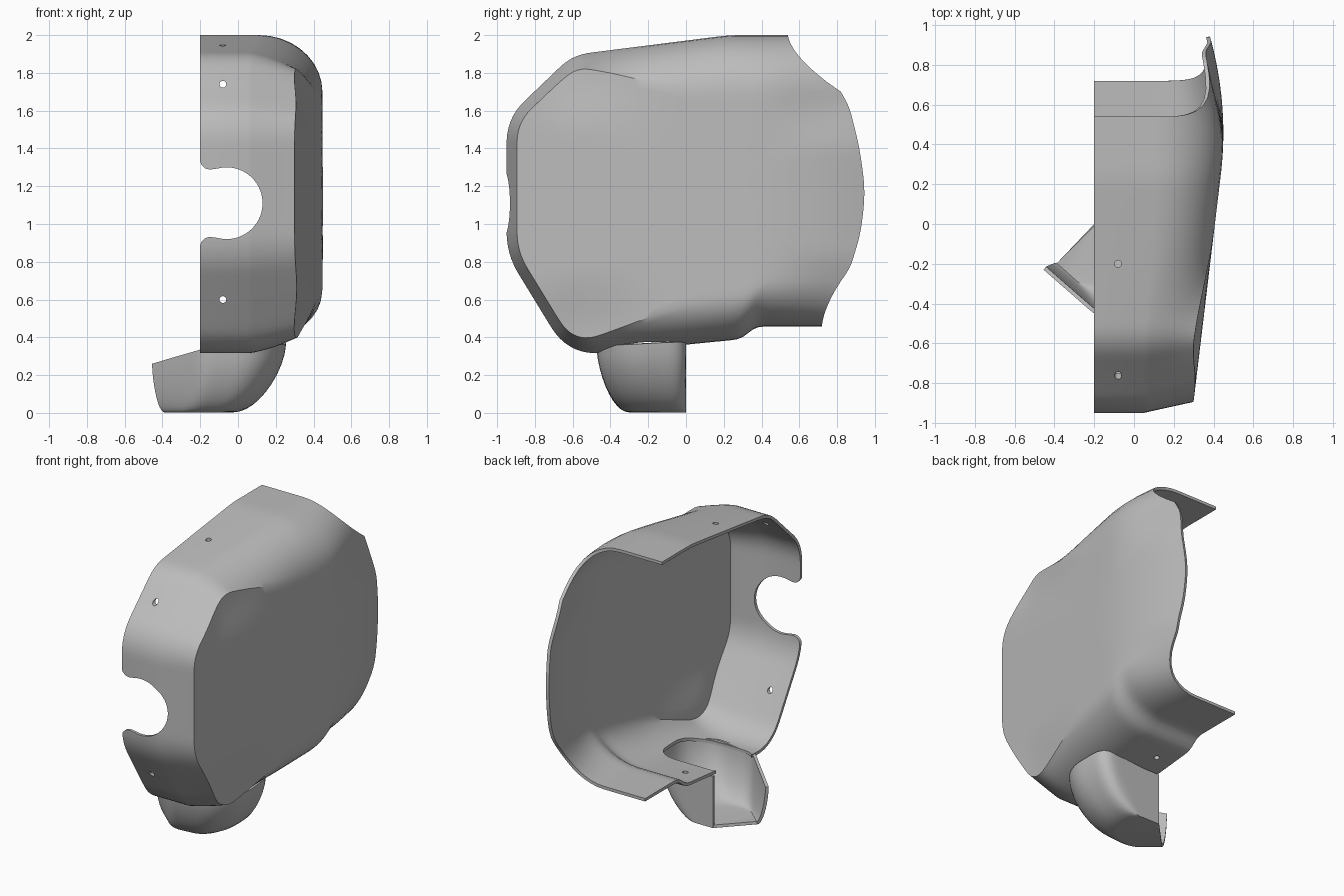
import bpy, bmesh, math
from mathutils import Vector

cube = bpy.data.objects.get("Cube")
if cube:
    bpy.data.objects.remove(cube, do_unlink=True)

grey = bpy.data.materials.new("plain_grey")
grey.use_nodes = True
grey.diffuse_color = (0.5, 0.5, 0.5, 1)
grey.node_tree.nodes["Principled BSDF"].inputs["Base Color"].default_value = (0.5, 0.5, 0.5, 1)


def lerp(a, b, t):
    return a + (b - a) * t


def smooth(lo, hi, v):
    t = min(1, max(0, (v - lo) / (hi - lo)))
    return t * t * (3 - 2 * t)


def round_path(corners, count):
    """Round each (u, v, cut) corner, then space points evenly along the path."""
    pts = [Vector(corners[0][:2])]
    for a, b, c in zip(corners, corners[1:], corners[2:]):
        a, cut, b, c = Vector(a[:2]), b[2], Vector(b[:2]), Vector(c[:2])
        p, q = b + (a - b).normalized() * cut, b + (c - b).normalized() * cut
        for k in range(9):
            t = k / 8
            pts.append(p.lerp(b, t).lerp(b.lerp(q, t), t))
    pts.append(Vector(corners[-1][:2]))
    run = [0]
    for a, b in zip(pts, pts[1:]):
        run.append(run[-1] + (b - a).length)
    out, i = [], 0
    for k in range(count):
        d = run[-1] * k / (count - 1)
        while i < len(pts) - 2 and run[i + 1] < d:
            i += 1
        out.append(pts[i].lerp(pts[i + 1], (d - run[i]) / max(run[i + 1] - run[i], 1e-6)))
    return out


def strip(bm, a, b, closed=False):
    n = len(a)
    for i in range(n if closed else n - 1):
        j = (i + 1) % n
        bm.faces.new((a[i], a[j], b[j], b[i]))


def finish(name, bm, outward=None):
    """Make an object; outward is a direction the last face must point to."""
    bmesh.ops.recalc_face_normals(bm, faces=bm.faces[:])
    bm.faces.ensure_lookup_table()
    bm.normal_update()
    if outward and bm.faces[-1].normal.dot(Vector(outward)) < 0:
        bmesh.ops.reverse_faces(bm, faces=bm.faces[:])
    mesh = bpy.data.meshes.new(name)
    bm.to_mesh(mesh)
    bm.free()
    mesh.materials.append(grey)
    ob = bpy.data.objects.new(name, mesh)
    bpy.context.collection.objects.link(ob)
    return ob


def prism(name, points, place, lo, hi):
    bm = bmesh.new()
    a = [bm.verts.new(place(u, v, lo)) for u, v in points]
    b = [bm.verts.new(place(u, v, hi)) for u, v in points]
    strip(bm, a, b, True)
    bm.faces.new(a)
    bm.faces.new(b)
    ob = finish(name, bm)
    ob.hide_render = True
    return ob


def thicken(ob, cutters=()):
    bpy.ops.object.select_all(action='DESELECT')
    bpy.context.view_layer.objects.active = ob
    ob.select_set(True)
    wall = ob.modifiers.new("wall", 'SOLIDIFY')
    wall.thickness, wall.offset = 0.02, -1
    bpy.ops.object.modifier_apply(modifier="wall")
    for c in cutters:
        cut = ob.modifiers.new("cut", 'BOOLEAN')
        cut.operation, cut.solver, cut.object = 'DIFFERENCE', 'EXACT', c
        bpy.ops.object.modifier_apply(modifier="cut")
        bpy.data.objects.remove(c, do_unlink=True)
    bpy.ops.object.shade_smooth_by_angle(angle=math.radians(32))


def along_y(u, v, w):
    return (u, w, v)


def along_z(u, v, w):
    return (u, v, w)


# Housing: rim wall swept round the outline, blending into a bulged side plate
def plate_x(y, z):
    off = abs(z - 1.12)
    rear = 0.045 * smooth(0.35, 0.8, y) * smooth(0.25, 0.55, off)
    front = 0.035 * smooth(-0.9, -0.6, y) * smooth(0, -0.6, y) * smooth(0.35, 0.7, off)
    return 0.30 + 0.12 * (y + 0.89) - 0.287 * max(0, y - 0.25) ** 2 - rear - front


outline = round_path([(0.54, 2), (0.23, 2, 0.06), (-0.6, 1.895, 0.09), (-0.95, 1.56, 0.13),
                      (-0.95, 0.84, 0.12), (-0.62, 0.3, 0.18), (0.29, 0.39, 0.04),
                      (0.37, 0.457, 0.04), (0.72, 0.457)], 130)
STEPS = 9
bm = bmesh.new()
columns = []
for i, p in enumerate(outline):
    tan = (outline[min(i + 1, len(outline) - 1)] - outline[max(i - 1, 0)]).normalized()
    top = p.y > 1.15
    t = smooth(-0.75, 0.25, p.x)
    inward = Vector((-tan.y, tan.x)).lerp(Vector((0, -1 if top else 1)), t).normalized()
    depth, reach, end, power = (0.3, 0.28, 0.54, 2) if top else (0.24, 0.1, 0.72, 1)
    column = [bm.verts.new((-0.2, p.x, p.y))]
    for j in range(STEPS + 1):
        a = j / STEPS
        inset = lerp(0.055 * a, depth * (1 - math.cos(a * math.pi / 2)), t)
        q = p + inward * inset
        q.x += reach * (inset / depth) ** 1.6 * max(0, p.x / end) ** power
        side = lerp(a, math.sin(a * math.pi / 2), t)
        x = lerp(lerp(0.05, 0.11, t), plate_x(q.x, q.y), side)
        column.append(bm.verts.new((x, q.x, q.y)))
    columns.append(column)
for a, b in zip(columns, columns[1:]):
    strip(bm, a, b)

first, last = columns[0][-1].co, columns[-1][-1].co
back = round_path([last.yz, (0.87, 0.77, 0.04), (0.925, 0.95, 0.08), (0.95, 1.17, 0.1),
                   (0.92, 1.4, 0.1), (0.865, 1.62, 0.05), first.yz], 30)[1:-1]
ring = [c[-1] for c in columns] + [bm.verts.new((plate_x(*p), *p)) for p in back]
rim = [v.co.copy() for v in ring]
cy, cz = 0.1, 1.12
for f in (0.92, 0.84, 0.76, 0.66, 0.54, 0.4, 0.25, 0.1):
    inner = []
    for c in rim:
        y, z = lerp(cy, c.y, f), lerp(cz, c.z, f)
        inner.append(bm.verts.new((plate_x(y, z), y, z)))
    strip(bm, ring, inner, True)
    ring = inner
hub = bm.verts.new((plate_x(cy, cz), cy, cz))
for i in range(len(ring)):
    bm.faces.new((ring[i], ring[(i + 1) % len(ring)], hub))
housing = finish("housing_shell", bm, (1, 0, 0))

# Scoop outlines at its top and bottom, from the open lip round to the back wall
top_path = round_path([(-0.455, -0.23), (-0.18, -0.47, 0.05), (0.12, -0.475, 0.1),
                       (0.26, -0.3, 0.1), (0.245, 0, 0.09), (-0.2, 0)], 48)
low_path = round_path([(-0.39, -0.2), (-0.27, -0.31, 0.06), (-0.08, -0.28, 0.07),
                       (-0.03, -0.14, 0.06), (-0.02, 0, 0.05), (-0.2, 0)], 48)

# Cutters: keyhole notch in the front, screw holes, floor opening over the scoop
arc = [(-0.06 + 0.19 * math.cos(math.radians(d)), 0.19 * math.sin(math.radians(d)))
       for d in range(105, -106, -6)]
flare = [(-0.3, 0.24), (-0.205, 0.24), (-0.195, 0.205), (-0.175, 0.185), (-0.15, 0.178)]
notch = flare + arc + [(u, -v) for u, v in reversed(flare)]
cutters = [prism("notch_cutter", [(u, v + 1.11) for u, v in notch], along_y, -1.1, -0.75)]


def hole(v, place, lo, hi):
    disc = [(-0.08 + 0.018 * math.cos(k * math.pi / 8), v + 0.018 * math.sin(k * math.pi / 8))
            for k in range(16)]
    cutters.append(prism("screw_hole_cutter", disc, place, lo, hi))


hole(1.74, along_y, -1.1, -0.6)
hole(0.6, along_y, -1.1, -0.6)
hole(-0.2, along_z, 1.8, 2.1)
hole(0.12, along_z, 0.25, 0.5)
opening = [(lerp(-0.05, p.x, 0.9), lerp(-0.2, p.y, 0.9)) for p in top_path]
cutters.append(prism("floor_cutter", opening, along_z, 0.2, 0.46))
thicken(housing, cutters)

# Scoop: rounded chute hanging below the floor, open toward the rear inside
bm = bmesh.new()
levels = []
for k in range(11):
    w = k / 10 * math.pi / 2
    row = []
    for a, b in zip(top_path, low_path):
        rise = 0.26 + 0.075 * min(1, (a.x + 0.455) / 0.255) + 0.025 * smooth(-0.1, 0.25, a.x)
        rise += 0.015 * smooth(-0.4, 0, a.y) * smooth(-0.455, -0.2, a.x)
        p = a.lerp(b, (1 - math.cos(w)) ** 0.8)
        row.append(bm.verts.new((p.x, p.y, lerp(rise, 0.003, math.sin(w)))))
    levels.append(row)
for a, b in zip(levels, levels[1:]):
    strip(bm, a, b)
bm.faces.new(levels[-1])
thicken(finish("lower_scoop", bm, (0, 0, -1)))
